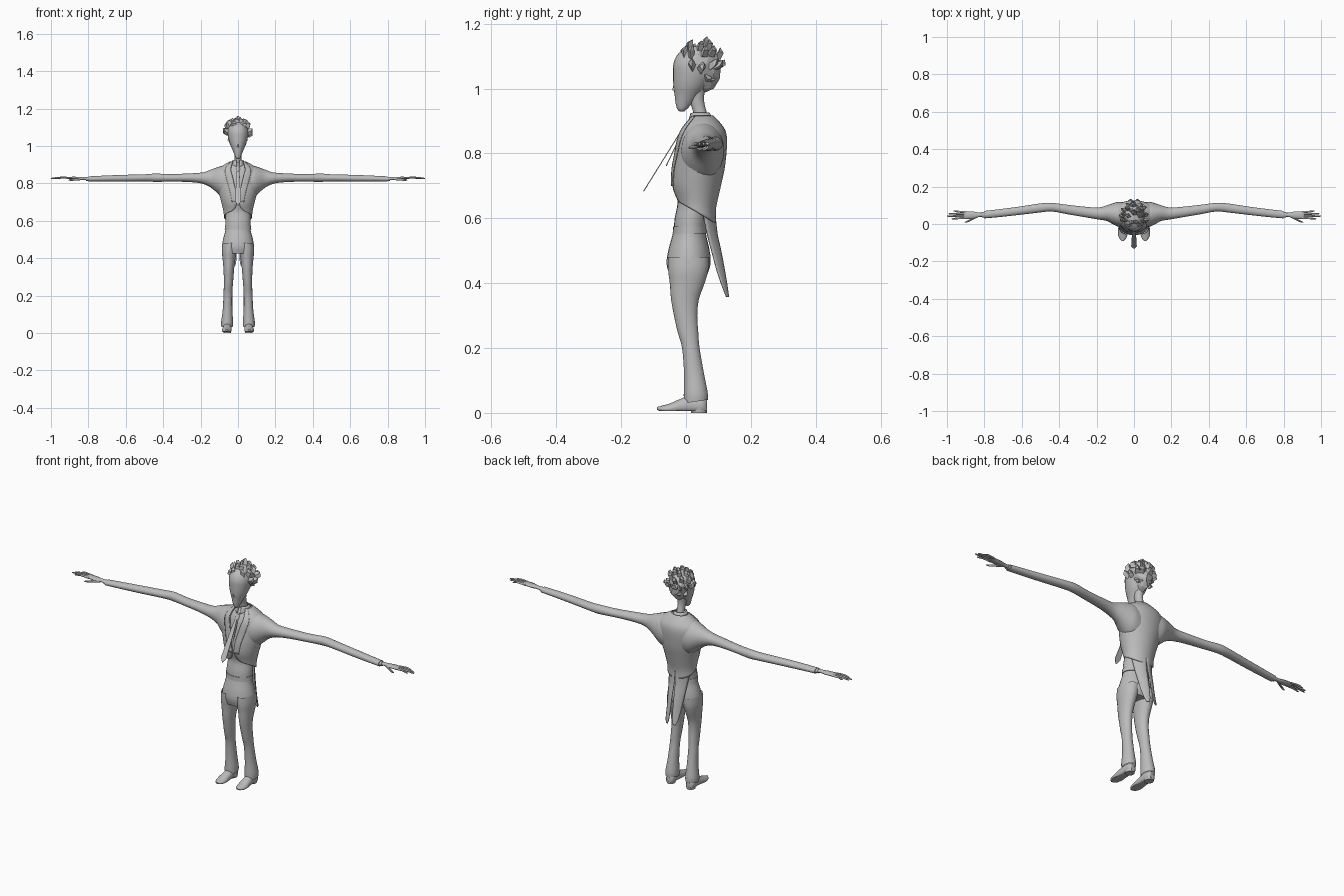
import bpy, bmesh, math, random
from mathutils import Vector

random.seed(4)
GREY = bpy.data.materials.new("plain_grey")
GREY.diffuse_color = (0.5, 0.5, 0.5, 1)


def finish(name, bm, mirror=False, thick=0, smooth=True):
    bmesh.ops.recalc_face_normals(bm, faces=bm.faces)
    me = bpy.data.meshes.new(name)
    bm.to_mesh(me)
    bm.free()
    me.materials.append(GREY)
    ob = bpy.data.objects.new(name, me)
    bpy.context.collection.objects.link(ob)
    if thick:
        m = ob.modifiers.new("thickness", 'SOLIDIFY')
        m.thickness, m.offset = thick, 0
    if mirror:
        ob.modifiers.new("mirror", 'MIRROR').use_clip = False
    if smooth:
        bpy.ops.object.select_all(action='DESELECT')
        ob.select_set(True)
        bpy.context.view_layer.objects.active = ob
        bpy.ops.object.shade_smooth_by_angle(angle=math.radians(45))
    return ob


def resample(rows, k):
    """Catmull-Rom curve through the rows, k steps per gap."""
    out = []
    for i in range(len(rows) - 1):
        p = [rows[max(0, min(len(rows) - 1, i + d))] for d in (-1, 0, 1, 2)]
        for j in range(k):
            t = j / k
            out.append([b + 0.5 * t * (c - a + t * (2*a - 5*b + 4*c - d + t * (3*(b - c) + d - a)))
                        for a, b, c, d in zip(*p)])
    return out + [list(rows[-1])]


def grid(bm, rows, wrap):
    vs = [[bm.verts.new(p) for p in r] for r in rows]
    n = len(vs[0])
    for r0, r1 in zip(vs, vs[1:]):
        for i in range(n if wrap else n - 1):
            j = (i + 1) % n
            bm.faces.new((r0[i], r0[j], r1[j], r1[i]))
    if wrap:
        bm.faces.new(vs[0])
        bm.faces.new(vs[-1])


def loft(name, axis, rings, n=24, k=3, span=None, grow=0, floor=None, **kw):
    """Rings: position, centre a, centre b, radius a, radius b [, front opening, tilt]."""
    bm, rows = bmesh.new(), []
    wrap = len(rings[0]) == 5
    for r in resample(rings, k):
        t, a, b, ra, rb, op, tilt = (r + [0, 0])[:7]
        w = 2 * math.pi - 2 * op if span is None else span
        row = []
        for i in range(n):
            th = op + w * i / (n if wrap else n - 1)
            u, v = (ra + grow) * math.sin(th), -(rb + grow) * math.cos(th)
            tt = t + tilt * v
            p = {'Z': (a + u, b + v, tt), 'X': (tt, a + u, b + v), 'Y': (a + u, tt, b + v)}[axis]
            if floor is not None:
                p = (p[0], p[1], max(p[2], floor))
            row.append(p)
        rows.append(row)
    grid(bm, rows, wrap)
    return finish(name, bm, **kw)


def tube(name, pts, **kw):
    """Tapered round limb through points (x, y, z, radius)."""
    return loft(name, 'X', [(x, y, z, r, r) for x, y, z, r in pts], n=8, k=2, mirror=True, **kw)


# trousers
loft("trouser_hips", 'Z', [(.425, 0, .007, .078, .058), (.46, 0, .008, .086, .068),
     (.50, 0, .009, .08, .064), (.54, 0, .01, .069, .054), (.56, 0, .011, .066, .05)])
loft("trouser_leg", 'Z', [(.035, .058, .031, .031, .037, 0, .15), (.06, .058, .03, .032, .037, 0, .1),
     (.12, .056, .025, .026, .031, 0, 0), (.2, .054, .015, .0235, .027, 0, 0),
     (.25, .052, .006, .024, .032, 0, 0), (.3, .05, -.001, .026, .036, 0, 0),
     (.35, .049, -.003, .029, .043, 0, 0), (.4, .048, .004, .035, .054, 0, 0),
     (.44, .046, .007, .041, .062, 0, 0), (.48, .043, .008, .041, .063, 0, 0)], mirror=True)
loft("waistband", 'Z', [(.553, 0, .012, .071, .053), (.575, 0, .012, .07, .052)], k=1)

# shoes
loft("shoe", 'Y', [(.064, .058, .018, .012, .024), (.05, .058, .022, .022, .028), (.015, .058, .024, .023, .03),
     (-.02, .059, .019, .025, .023), (-.05, .06, .013, .026, .016), (-.075, .06, .012, .019, .01),
     (-.09, .06, .014, .006, .004)], floor=.006, mirror=True)
loft("shoe_heel", 'Z', [(0, .058, .04, .02, .024), (.014, .058, .04, .022, .025)], k=1, mirror=True)

# shirt front and collar
loft("waistcoat", 'Z', [(.56, 0, .012, .067, .05), (.6, 0, .016, .068, .051), (.65, 0, .028, .068, .054),
     (.7, 0, .033, .082, .068), (.8, 0, .046, .107, .071), (.87, 0, .052, .095, .06), (.912, 0, .052, .036, .03)])
loft("shirt_collar", 'Z', [(.89, 0, .047, .04, .042, .15, 0), (.925, 0, .043, .027, .028, .3, 0)],
     thick=.004)

# tailcoat: shell open at the front, lapels following the opening
coat = [(.62, 0, .032, .073, .058, .5, -.6), (.65, 0, .03, .076, .061, .2, -.3), (.7, 0, .033, .088, .073, .06, 0),
        (.75, 0, .039, .101, .078, .1, 0), (.8, 0, .046, .114, .077, .18, 0), (.84, 0, .05, .117, .075, .26, 0),
        (.87, 0, .052, .107, .068, .36, 0), (.895, 0, .052, .078, .051, .45, 0), (.915, 0, .051, .042, .033, .6, 0)]
loft("tailcoat_body", 'Z', coat, n=32, thick=.004)
loft("lapel", 'Z', coat[2:], n=5, span=.3, grow=.005, thick=.003, mirror=True)

# coat tails: rows of height, inner x, outer x, back y, forward wrap
bm = bmesh.new()
tail = resample([(.66, 0, .066, .092, .045), (.61, .001, .06, .09, .036), (.55, .003, .053, .096, .03),
                 (.5, .005, .048, .107, .028), (.43, .007, .041, .12, .022), (.38, .01, .035, .128, .012),
                 (.357, .016, .028, .131, .006)], 3)
grid(bm, [[(xi + (xo - xi) * i / 6, yb - wrap * (i / 6) ** 2, z) for i in range(7)]
          for z, xi, xo, yb, wrap in tail], False)
finish("coat_tail", bm, mirror=True, thick=.004)

# sleeves, running from inside the shoulder to the wrist
loft("sleeve", 'X', [(.05, .05, .805, .066, .09), (.085, .052, .81, .066, .083), (.115, .055, .818, .055, .066),
     (.145, .058, .825, .042, .048), (.19, .056, .828, .032, .03), (.26, .064, .83, .028, .023),
     (.36, .078, .829, .025, .02), (.44, .09, .83, .023, .022), (.5, .086, .829, .024, .019),
     (.62, .07, .827, .022, .018), (.72, .058, .825, .021, .016), (.8, .05, .823, .02, .014)], mirror=True)
loft("shirt_cuff", 'X', [(.79, .05, .823, .015, .011), (.812, .049, .824, .015, .011)], k=1, mirror=True)

# hands
loft("palm", 'X', [(.8, .05, .825, .011, .008), (.83, .049, .826, .012, .008), (.86, .048, .827, .019, .008),
     (.895, .048, .828, .02, .007), (.91, .048, .828, .018, .005)], n=12, mirror=True)
for i, (y0, y1, tip) in enumerate([(.033, .028, .975), (.043, .042, 1.0), (.053, .055, .992), (.063, .069, .965)]):
    tube("finger_%d" % (i + 1), [(.895, y0, .828, .0055), (.94, (y0 + y1) / 2, .831, .005),
                                 (tip - .01, y1, .827, .004), (tip, y1, .826, .0015)])
tube("thumb", [(.835, .043, .824, .007), (.865, .026, .821, .006), (.89, .014, .818, .005), (.905, .009, .817, .002)])

# necktie: two thin blades swinging forward
def blade(name, a, b, w0, w1):
    a, b = Vector(a), Vector(b)
    bm = bmesh.new()
    grid(bm, [[a.lerp(b, t) + Vector((s * w, 0, 0)) for s in (-1, 0, 1)]
              for t, w in ((0, w0), (.3, (w0 + w1) / 2), (.9, w1), (1, .001))], False)
    finish(name, bm, thick=.003, smooth=False)


blade("tie_front_blade", (0, -.016, .868), (0, -.131, .683), .006, .015)
blade("tie_back_blade", (.003, -.016, .855), (.003, -.061, .762), .005, .009)
loft("tie_knot", 'Z', [(.855, 0, -.008, .006, .009), (.875, 0, 0, .012, .012), (.888, 0, .008, .01, .009)], n=8, k=1)

# neck and head
loft("neck", 'Z', [(.88, 0, .052, .026, .027), (.92, 0, .045, .019, .021), (.96, 0, .034, .019, .022),
     (1.0, 0, .03, .024, .028)])
loft("head", 'Z', [(.929, 0, -.013, .005, .006), (.937, 0, -.012, .013, .015), (.955, 0, -.006, .02, .026),
     (.98, 0, .003, .03, .038), (1.01, 0, .013, .043, .052), (1.05, 0, .022, .053, .062),
     (1.08, 0, .028, .055, .066), (1.11, 0, .034, .046, .056), (1.13, 0, .038, .02, .026)])
bm = bmesh.new()
bmesh.ops.create_cone(bm, segments=4, radius1=.008, radius2=.002, depth=.035, cap_ends=True)
bmesh.ops.translate(bm, verts=bm.verts, vec=(0, -.034, 1.012))
finish("nose", bm, smooth=False)

# hair: faceted cap with swept, bent spikes
core = Vector((0, .042, 1.075))
bm = bmesh.new()
bmesh.ops.create_icosphere(bm, subdivisions=2, radius=1)
for v in bm.verts:
    low = max(0, -v.co.z)
    v.co = core + Vector((v.co.x * (.059 - .02 * low), v.co.y * .066 + .012 * low, v.co.z * (.06 + .03 * low)))
    v.co += Vector([random.uniform(-.004, .004) for _ in range(3)])
finish("hair_cap", bm, smooth=False)


def spike(bm, d, lift, reach):
    base = core + Vector((d.x * .05, d.y * .056, d.z * .05))
    t = (d + Vector((0, .12, lift))).normalized()
    tip = core + Vector((t.x * .085, t.y * (.083 if t.y > 0 else .078), t.z * .09)) * reach
    mid = base.lerp(tip, .5) + d * .008
    side = (tip - base).cross(Vector((.3, 1, .2))).normalized()
    out = side.cross(tip - base).normalized()
    rows = [[c + side * (w * math.cos(q)) + out * (w * .6 * math.sin(q))
             for q in (0, math.pi / 2, math.pi, math.pi * 1.5)]
            for c, w in ((base, .021), (mid, .016), (tip, .001))]
    grid(bm, rows, True)


bm = bmesh.new()
for elev, count, lift, reach in ((-45, 5, -.1, .9), (-10, 9, .3, 1), (25, 9, .45, .98), (55, 6, .5, .95)):
    for i in range(count):
        # the low rows skip the face
        lo, hi = (-65, 245) if elev > 0 else (-25, 205) if elev > -40 else (30, 150)
        az = math.radians(lo + (hi - lo) * i / (count - 1) + random.uniform(-6, 6))
        e = math.radians(elev + random.uniform(-6, 6))
        d = Vector((math.cos(az) * math.cos(e), math.sin(az) * math.cos(e), math.sin(e)))
        spike(bm, d, lift, reach * random.uniform(.9, 1))
spike(bm, Vector((0, .25, .97)), .3, 1.0)
finish("hair_spikes", bm, smooth=False)
